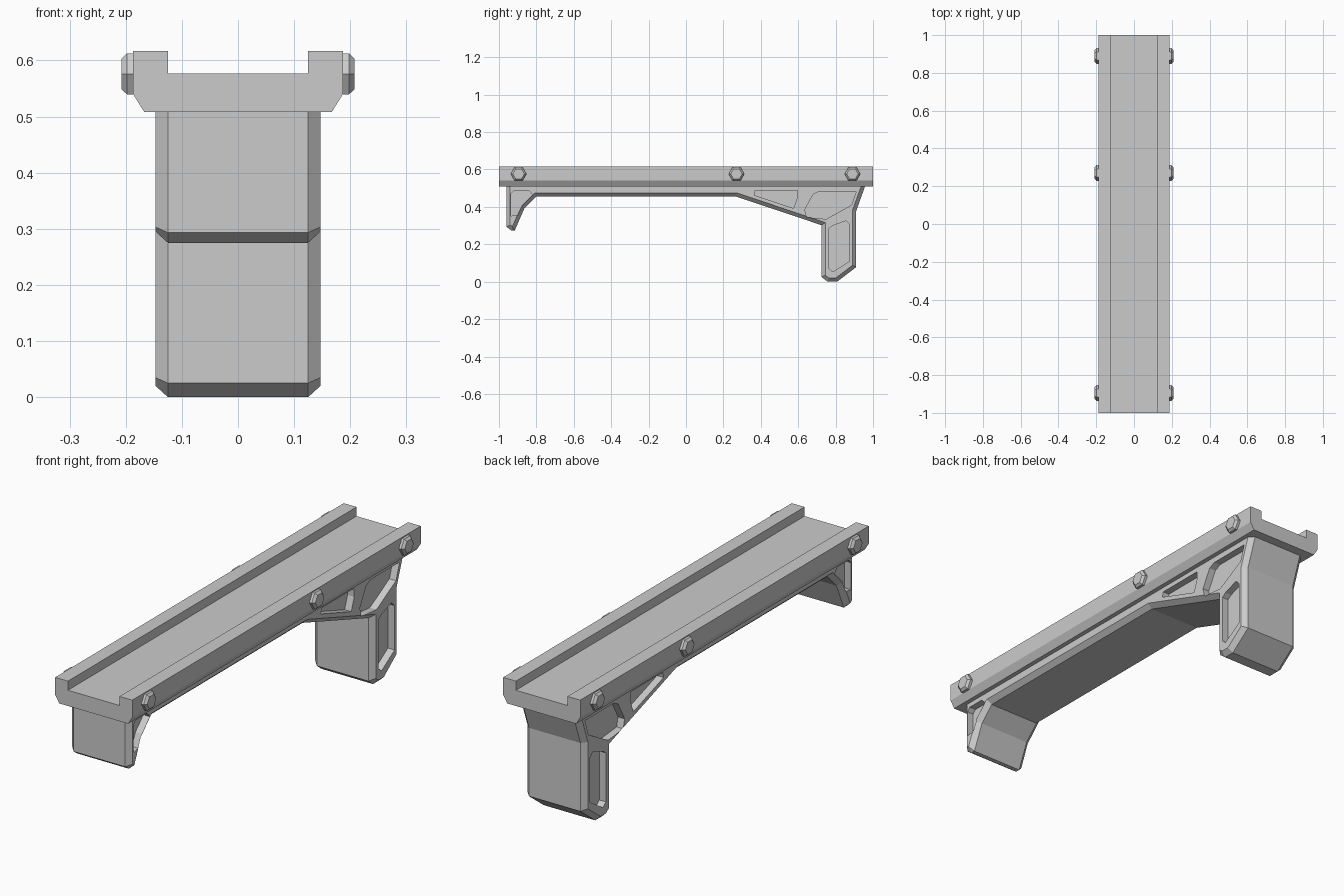
import bpy, bmesh, math
from mathutils import Vector

cube = bpy.data.objects.get("Cube")
if cube:
    bpy.data.objects.remove(cube, do_unlink=True)

grey = bpy.data.materials.new("grey polymer")
grey.use_nodes = True
COLOR = (0.6, 0.6, 0.6, 1)
grey.diffuse_color = COLOR
grey.node_tree.nodes["Principled BSDF"].inputs["Base Color"].default_value = COLOR


def loft(name, rings):
    """Join matching rings of points into a capped solid."""
    bm = bmesh.new()
    loops = [[bm.verts.new(p) for p in ring] for ring in rings]
    n = len(loops[0])
    for a, b in zip(loops, loops[1:]):
        for i in range(n):
            j = (i + 1) % n
            bm.faces.new((a[i], a[j], b[j], b[i]))
    bm.faces.new(loops[0])
    bm.faces.new(loops[-1])
    bmesh.ops.recalc_face_normals(bm, faces=bm.faces)
    mesh = bpy.data.meshes.new(name)
    bm.to_mesh(mesh)
    bm.free()
    mesh.materials.append(grey)
    obj = bpy.data.objects.new(name, mesh)
    bpy.context.collection.objects.link(obj)
    return obj


def side_ring(x, outline):
    return [(x, y, z) for y, z in outline]


def inset(outline, amount):
    """Shrink an anticlockwise outline, leaving its last edge in place."""
    pts = [Vector(p) for p in outline]
    n = len(pts)
    lines = []
    for i in range(n):
        d = (pts[(i + 1) % n] - pts[i]).normalized()
        shift = 0 if i == n - 1 else amount
        lines.append((pts[i] + Vector((-d.y, d.x)) * shift, d))
    result = []
    for i in range(n):
        (p, d), (q, e) = lines[i - 1], lines[i]
        t = (q - p).cross(e) / d.cross(e)
        result.append(p + d * t)
    return result


# Channel rail along the full length
half = [(0.187, 0.54), (0.187, 0.617), (0.125, 0.617), (0.125, 0.577)]
section = [(0.167, 0.508)] + half
section += [(-x, z) for x, z in reversed(section)]
loft("rail", [[(x, y, z) for x, z in section] for y in (-1, 1)])

# Grip body with bevelled side edges
body_outline = [
    (-0.96, 0.509), (-0.96, 0.293), (-0.935, 0.275), (-0.915, 0.275),
    (-0.865, 0.39), (-0.80, 0.455), (0.268, 0.455), (0.725, 0.302),
    (0.725, 0.025), (0.757, 0), (0.808, 0), (0.91, 0.078),
    (0.91, 0.378), (0.957, 0.509)]
small = inset(body_outline, 0.02)
body = loft("grip_body", [side_ring(-0.147, small), side_ring(-0.125, body_outline),
                          side_ring(0.125, body_outline), side_ring(0.147, small)])

# Recessed side pockets
pockets = {
    "front_hook": [(-0.935, 0.47), (-0.92, 0.487), (-0.84, 0.487), (-0.82, 0.465),
                   (-0.875, 0.41), (-0.90, 0.357), (-0.935, 0.352)],
    "brace": [(0.37, 0.487), (0.595, 0.487), (0.595, 0.45), (0.575, 0.393), (0.365, 0.463)],
    "shoulder": [(0.68, 0.467), (0.71, 0.482), (0.91, 0.482), (0.885, 0.41),
                 (0.75, 0.335), (0.645, 0.345), (0.635, 0.385)],
    "leg": [(0.765, 0.285), (0.785, 0.30), (0.855, 0.325), (0.875, 0.305),
            (0.875, 0.11), (0.785, 0.053), (0.765, 0.07)],
}
bpy.context.view_layer.objects.active = body
for name, outline in pockets.items():
    for side in (-1, 1):
        cutter = loft(name + "_cutter", [side_ring(side * 0.115, outline),
                                         side_ring(side * 0.2, outline)])
        cutter.hide_render = True
        cut = body.modifiers.new(name, "BOOLEAN")
        cut.operation = "DIFFERENCE"
        cut.solver = "EXACT"
        cut.object = cutter
        bpy.ops.object.modifier_apply(modifier=cut.name)
        bpy.data.objects.remove(cutter, do_unlink=True)


# Hexagonal bolt heads on both sides of the rail
def hexagon(x, y, radius):
    return [(x, y + radius * math.cos(k * math.pi / 3),
             0.576 + radius * math.sin(k * math.pi / 3)) for k in range(6)]


for place, y in (("front", -0.895), ("middle", 0.27), ("rear", 0.89)):
    for side, label in ((-1, "right"), (1, "left")):
        loft(f"{place}_bolt_{label}", [hexagon(side * 0.18, y, 0.042),
                                       hexagon(side * 0.198, y, 0.042),
                                       hexagon(side * 0.208, y, 0.031)])
